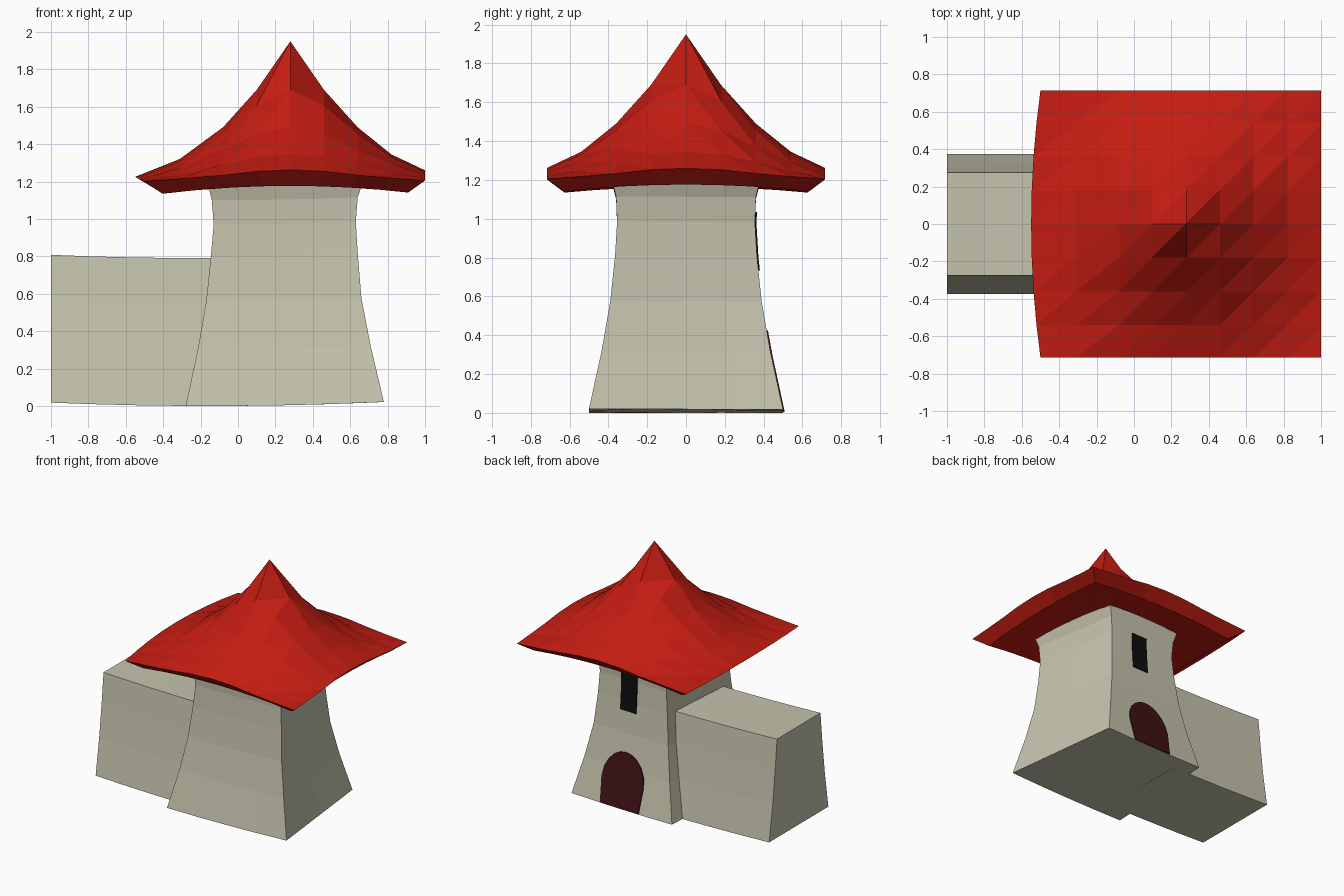
import bpy, bmesh, math

if "Cube" in bpy.data.objects:
    bpy.data.objects.remove(bpy.data.objects["Cube"])


def material(name, rgb):
    m = bpy.data.materials.new(name)
    m.diffuse_color = (*rgb, 1)
    m.use_nodes = True
    m.node_tree.nodes["Principled BSDF"].inputs["Base Color"].default_value = m.diffuse_color
    return m


wall_mat = material("plaster", (0.56, 0.55, 0.42))
roof_mat = material("red_roof", (0.55, 0.012, 0.006))
door_mat = material("dark_wood", (0.05, 0.006, 0.008))
glass_mat = material("black", (0.004, 0.004, 0.004))


def finish(name, bm, mat):
    bmesh.ops.recalc_face_normals(bm, faces=bm.faces)
    me = bpy.data.meshes.new(name)
    bm.to_mesh(me)
    bm.free()
    me.materials.append(mat)
    ob = bpy.data.objects.new(name, me)
    bpy.context.collection.objects.link(ob)
    return ob


def interp(t, table, k=1):
    """Column k of a table, read at t in its first column."""
    for a, b in zip(table, table[1:]):
        if t <= b[0]:
            f = (t - a[0]) / (b[0] - a[0])
            return a[k] + f * (b[k] - a[k])
    return table[-1][k]


def bow(p):
    """The building's floor curves up gently towards both ends."""
    return (p[0], p[1], p[2] + 0.02 * ((p[0] + 0.15) / 0.9) ** 2)


def loft(name, rings, mat):
    bm = bmesh.new()
    vs = [[bm.verts.new(bow(p)) for p in r] for r in rings]
    n = len(vs[0])
    for a, b in zip(vs, vs[1:]):
        for i in range(n):
            j = (i + 1) % n
            bm.faces.new((a[i], a[j], b[j], b[i]))
    bm.faces.new(vs[0])
    bm.faces.new(vs[-1])
    return finish(name, bm, mat)


# Tower: z, left x, right x, half depth; the back wall is narrower than the front
TOWER = [(0, -.28, .78, .50), (.3, -.215, .71, .435), (.56, -.17, .66, .39),
         (.8, -.145, .64, .365), (.97, -.13, .63, .355), (1.1, -.14, .64, .36),
         (1.2, -.165, .675, .385)]


def tower_ring(z, xl, xr, h, n=4):
    c = [(xl, -h), (xr, -h), (xr - .115, h), (xl + .055, h)]
    ring = []
    for (ax, ay), (bx, by) in zip(c, c[1:] + c[:1]):
        ring += [(ax + (bx - ax) * i / n, ay + (by - ay) * i / n, z) for i in range(n)]
    return ring


loft("tower", [tower_ring(*row) for row in TOWER], wall_mat)

# Side wing: tapering cross-section run along x
WING = [(.375, 0), (.33, .29), (.298, .56), (.275, .79)]
section = WING + [(-y, z) for y, z in reversed(WING)]
loft("side_wing", [[(x, y, z) for y, z in section]
                   for x in (-1, -.78, -.55, -.3, -.08)], wall_mat)


# Door and window: thin panels that follow the leaning back wall
def wall_panel(name, x, rows, mat):
    rings = []
    for z, w in rows:
        y = interp(z, TOWER, 3)
        rings.append([(x - w, y + .008, z), (x + w, y + .008, z),
                      (x + w, y - .02, z), (x - w, y - .02, z)])
    loft(name, rings, mat)


arch = [(.2 + .22 * math.sin(a), .185 * math.cos(a))
        for a in (math.radians(d) for d in (0, 20, 40, 58, 74, 86))]
wall_panel("door", .24, [(0.004, .17)] + arch, door_mat)
wall_panel("window", .25, [(.73, .07), (.8, .07), (.97, .07), (1.03, .07)], glass_mat)

# Roof: concave cone-like height over a rectangular grid
ROOF = [(0, 1.95), (.18, 1.69), (.36, 1.49), (.54, 1.345), (.72, 1.26), (.83, 1.225), (1.07, 1.2)]
XS = [-.83, -.59, -.36, -.18, 0, .18, .36, .54, .72]
YS = [-.715, -.54, -.36, -.18, 0, .18, .36, .54, .715]
CX = .28
bm = bmesh.new()
grid = []
for i, x in enumerate(XS):
    col = []
    for y in YS:
        dx = x + (.05 * (y / .715) ** 2 if i == 0 else 0)
        col.append(bm.verts.new((CX + dx, y, interp(math.hypot(dx, y), ROOF))))
    grid.append(col)
for i in range(8):
    for j in range(8):
        a, b, c, d = grid[i][j], grid[i + 1][j], grid[i + 1][j + 1], grid[i][j + 1]
        bm.faces.new((a, b, c))
        bm.faces.new((a, c, d))

# Bevelled eave and underside, running in to the hidden top of the tower
eave = ([grid[i][0] for i in range(8)] + [grid[8][j] for j in range(8)]
        + [grid[i][8] for i in range(8, 0, -1)] + [grid[0][j] for j in range(8, 0, -1)])
edge = [v.co.copy() for v in eave]
loop = eave
for s in (.875, .3):
    new = []
    for p in edge:
        dx, dy = (p.x - CX) * s, p.y * s
        new.append(bm.verts.new((CX + dx, dy, 1.212 - .09 * (dx * dx + dy * dy))))
    for k in range(len(loop)):
        m = (k + 1) % len(loop)
        bm.faces.new((loop[k], loop[m], new[m], new[k]))
    loop = new
bm.faces.new(loop)
finish("roof", bm, roof_mat)
